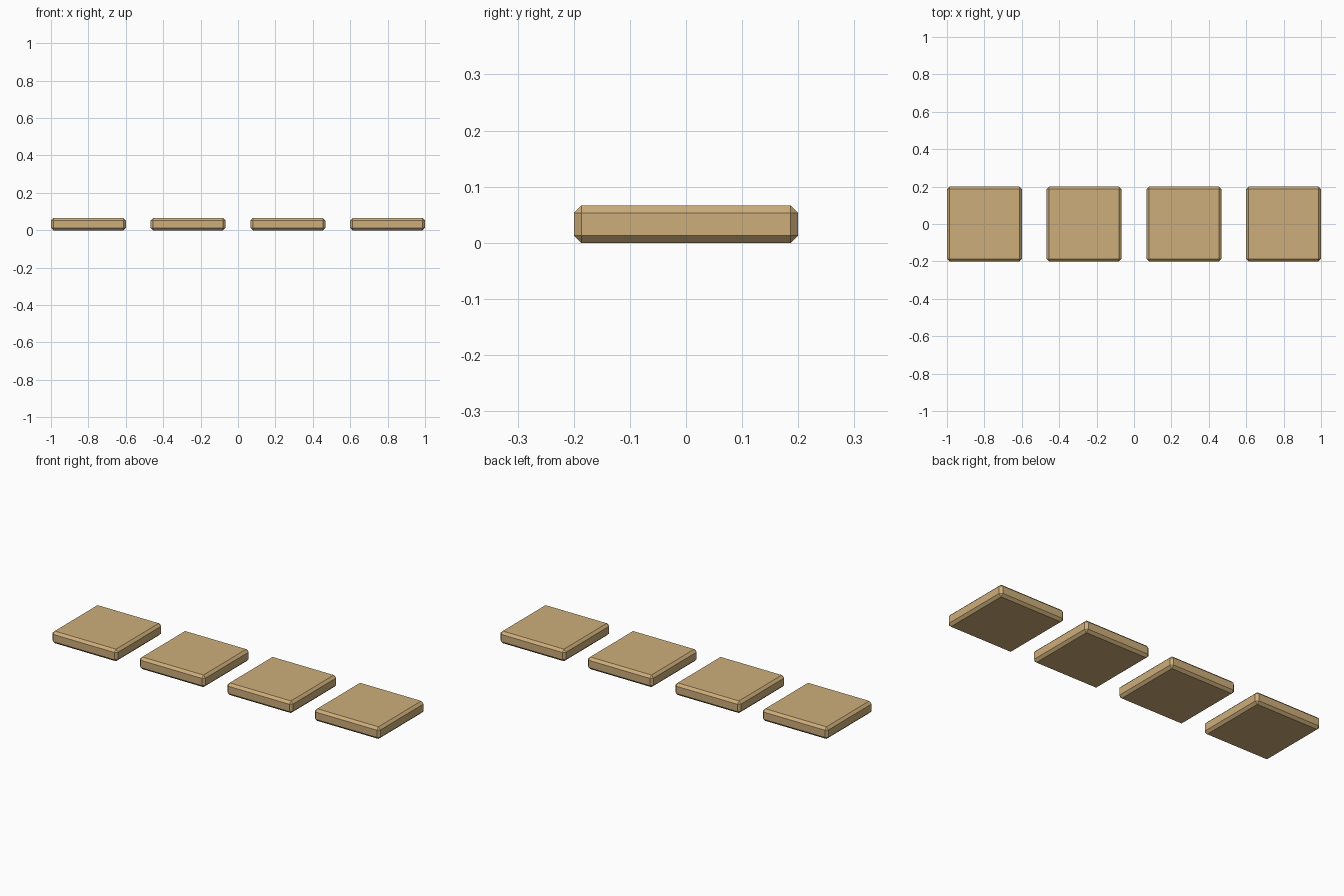
import bpy

if "Cube" in bpy.data.objects:
    bpy.data.objects.remove(bpy.data.objects["Cube"])

SIZE, THICK, BEVEL, PITCH = 0.4, 1 / 15, 1 / 75, 8 / 15

# Tan colour shared by all slabs
tan = bpy.data.materials.new("tan")
tan.diffuse_color = (0.61, 0.42, 0.195, 1)
tan.use_nodes = True
tan.node_tree.nodes["Principled BSDF"].inputs["Base Color"].default_value = tan.diffuse_color

# Row of four chamfered square slabs
for i in range(4):
    bpy.ops.mesh.primitive_cube_add(size=1, location=((i - 1.5) * PITCH, 0, THICK / 2))
    slab = bpy.context.object
    slab.name = f"square_slab_{i + 1}"
    slab.scale = (SIZE, SIZE, THICK)
    bpy.ops.object.transform_apply(location=False, rotation=False, scale=True)
    slab.data.materials.append(tan)
    chamfer = slab.modifiers.new("chamfer", 'BEVEL')
    chamfer.width = BEVEL
    chamfer.segments = 1
    chamfer.limit_method = 'NONE'
